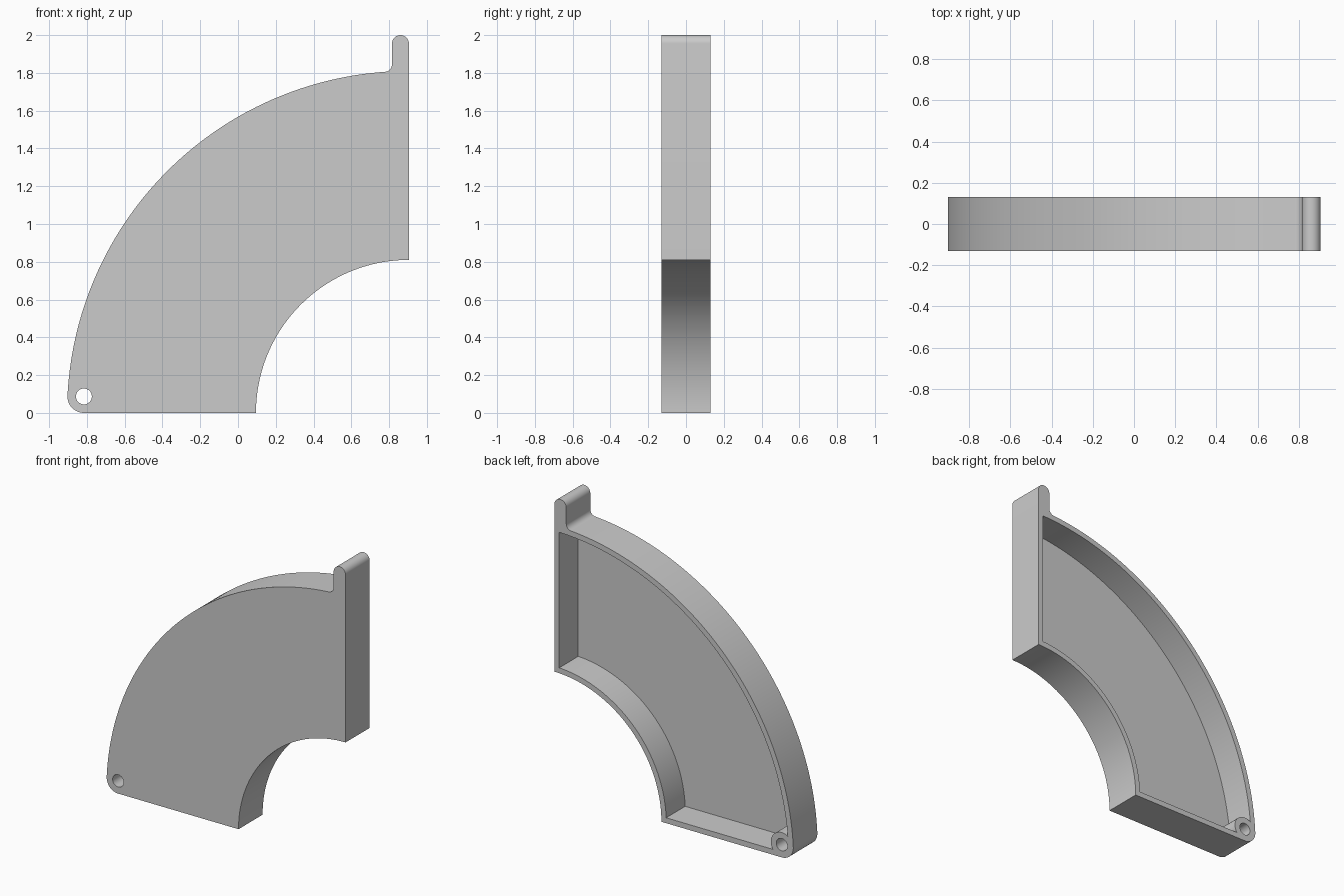
import bpy, bmesh, math
from math import cos, sin, radians, degrees, sqrt, asin, acos, atan2

if "Cube" in bpy.data.objects:
    bpy.data.objects.remove(bpy.data.objects["Cube"])

CX = 0.905              # arc centre, on the base line
R_OUT, R_IN = 1.81, 0.81
HALF = 0.13             # half thickness
WALL, FLOOR = 0.037, 0.055
TAB_W, TOP = 0.09, 2.0
CORNER, BOSS, HOLE = 0.087, 0.083, 0.042
FILLET = 0.04

grey = bpy.data.materials.new("plain grey")
grey.use_nodes = True
colour = (0.6, 0.6, 0.6, 1)
grey.diffuse_color = colour
grey.node_tree.nodes["Principled BSDF"].inputs["Base Color"].default_value = colour


def arc(x, z, r, start, end, steps):
    """Points on an arc in the xz plane, angles in degrees."""
    angles = [radians(start + (end - start) * i / steps) for i in range(steps + 1)]
    return [(x + r * cos(a), z + r * sin(a)) for a in angles]


def prism(name, outline, y0, y1):
    """Extrude a closed xz outline from y0 to y1."""
    bm = bmesh.new()
    face = bm.faces.new([bm.verts.new((x, y0, z)) for x, z in outline])
    new = bmesh.ops.extrude_face_region(bm, geom=[face])["geom"]
    bmesh.ops.translate(bm, vec=(0, y1 - y0, 0),
                        verts=[v for v in new if isinstance(v, bmesh.types.BMVert)])
    bmesh.ops.recalc_face_normals(bm, faces=bm.faces)
    mesh = bpy.data.meshes.new(name)
    bm.to_mesh(mesh)
    bm.free()
    mesh.materials.append(grey)
    obj = bpy.data.objects.new(name, mesh)
    bpy.context.collection.objects.link(obj)
    return obj


# Rounded lower corner, tangent to the base and the outer arc
bx = CX - sqrt((R_OUT - CORNER) ** 2 - CORNER ** 2)
bz = CORNER
tangent = degrees(atan2(bz, bx - CX))

# Fillet between the outer arc and the tab
fx = CX - TAB_W - FILLET
fz = sqrt((R_OUT + FILLET) ** 2 - (fx - CX) ** 2)
fillet_dir = degrees(atan2(fz, fx - CX))

# Outer shape: inner arc, base, corner, outer arc, fillet, rounded tab
r_tab = TAB_W / 2
outline = arc(CX, 0, R_IN, 90, 180, 64)
outline += arc(bx, bz, CORNER, 270, tangent, 16)
outline += arc(CX, 0, R_OUT, tangent, fillet_dir, 96)[1:]
outline += arc(fx, fz, FILLET, fillet_dir - 180, 0, 10)[1:]
outline += arc(CX - r_tab, TOP - r_tab, r_tab, 180, 0, 20)
shell = prism("quarter_ring_shell", outline, -HALF, HALF)

# Pocket open to the back, curving around the screw boss
ri, ro = R_IN + WALL, R_OUT - WALL
d = R_OUT - CORNER
to_centre = degrees(atan2(-bz, CX - bx))
boss_top = to_centre + degrees(acos((d * d + BOSS ** 2 - ro ** 2) / (2 * d * BOSS)))
boss_low = degrees(asin((WALL - bz) / BOSS))
px, pz = bx + BOSS * cos(radians(boss_top)), bz + BOSS * sin(radians(boss_top))
pocket = arc(CX, 0, ri, degrees(acos(-WALL / ri)), 180 - degrees(asin(WALL / ri)), 64)
pocket += arc(bx, bz, BOSS, boss_low, boss_top, 24)
pocket += arc(CX, 0, ro, degrees(atan2(pz, px - CX)), degrees(acos(-WALL / ro)), 96)[1:]

cutters = [prism("pocket_cutter", pocket, FLOOR - HALF, HALF + 0.1),
           prism("hole_cutter", arc(bx, bz, HOLE, 0, 360, 32)[:-1], -HALF - 0.1, HALF + 0.1)]
for cutter in cutters:
    cutter.hide_render = True
    mod = shell.modifiers.new(cutter.name, "BOOLEAN")
    mod.operation = "DIFFERENCE"
    mod.solver = "EXACT"
    mod.object = cutter

# Bake the cuts and discard the cutters
bpy.context.view_layer.update()
baked = bpy.data.meshes.new_from_object(shell.evaluated_get(bpy.context.evaluated_depsgraph_get()))
shell.modifiers.clear()
shell.data = baked
baked.name = "quarter_ring_shell"
for cutter in cutters:
    bpy.data.objects.remove(cutter)

# Smooth curved walls, crisp edges
bpy.ops.object.select_all(action="DESELECT")
shell.select_set(True)
bpy.context.view_layer.objects.active = shell
bpy.ops.object.shade_smooth_by_angle(angle=radians(30))
